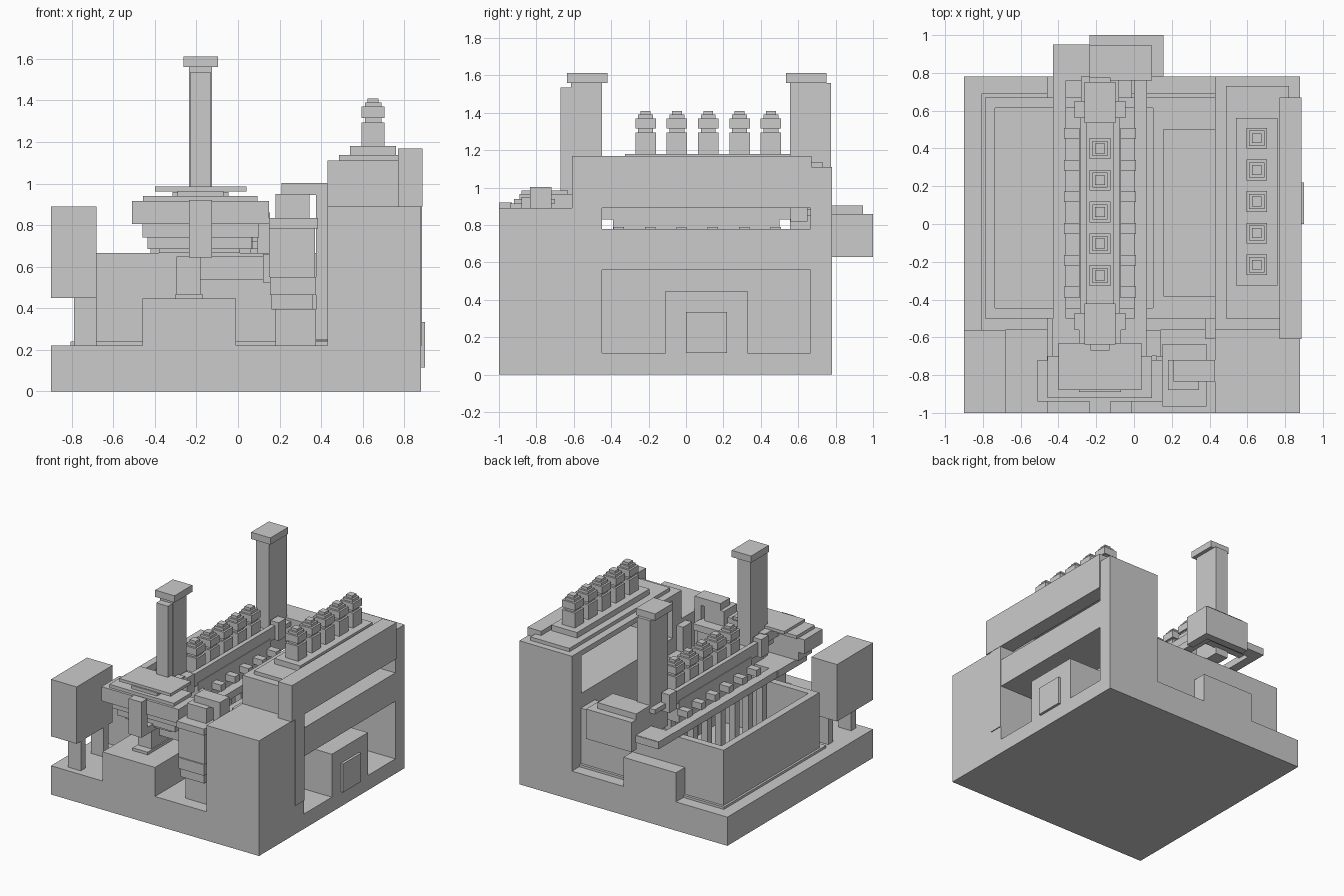
import bpy


def box(name, x0, x1, y0, y1, z0, z1):
    """Axis-aligned box given by its limits."""
    bpy.ops.mesh.primitive_cube_add(size=1, location=((x0 + x1) / 2, (y0 + y1) / 2, (z0 + z1) / 2))
    o = bpy.context.object
    o.name = name
    o.scale = (x1 - x0, y1 - y0, z1 - z0)
    bpy.ops.object.transform_apply(location=False, rotation=False, scale=True)
    return o


def cut(target, *limits):
    """Subtract a box from the target."""
    c = box("cutter", *limits)
    m = target.modifiers.new("cut", 'BOOLEAN')
    m.object = c
    m.solver = 'EXACT'
    bpy.context.view_layer.objects.active = target
    bpy.ops.object.modifier_apply(modifier=m.name)
    bpy.data.objects.remove(c)


def stack(name, cx, cy, z, layers):
    """Square layers piled up: (half width, height)."""
    for i, (h, dz) in enumerate(layers):
        box(f"{name}_{i}", cx - h, cx + h, cy - h, cy + h, z, z + dz)
        z += dz


INSULATOR = [(.055, .115), (.04, .02), (.055, .055), (.04, .02), (.026, .02)]
CX = -.18  # crane centre line


def both(name, a, b, *rest):
    """A box and its mirror across the crane centre line."""
    box(name + "_left", CX - b, CX - a, *rest)
    box(name + "_right", CX + a, CX + b, *rest)


# Base, pedestals and tall corner block
base = box("base", -.9, .88, -1, .78, 0, .222)
cut(base, .5, 1, -.45, .665, .115, .4)
box("front_pedestal", -.46, -.01, -1, -.5, .22, .447)
box("back_pedestal", -.46, -.01, .66, .78, .22, .447)
box("corner_block", .43, .88, -1, -.55, .22, .89)

# Side cabinet: open shelf toward the tank, slot and recess on the outside
cab = box("cabinet", .43, .88, -.56, .78, .115, 1.11)
cut(cab, .3, .82, -.45, .665, .78, 1.07)
cut(cab, .8, 1, -.45, .665, .78, .89)
cut(cab, .5, 1, -.45, .665, .115, .56)
box("cabinet_corner_strip", .87, .886, -.56, -.45, .222, .89)
box("recess_block", .5, .88, -.11, .33, .11, .447)
box("recess_panel", .87, .9, 0, .22, .115, .335)
box("cabinet_side_panel", .77, .888, -.61, .67, .89, 1.17)
box("cabinet_top_plate", .487, .82, -.5, .73, 1.11, 1.137)
box("cabinet_top_step", .54, .76, -.325, .56, 1.13, 1.18)
for i in range(5):
    stack(f"cabinet_insulator_{i}", .65, -.216 + .1675 * i, 1.18, INSULATOR)

# Tank with rim foot, divided into two basins
tank = box("tank", -.79, .43, -.5, .67, .2, .667)
cut(tank, -.735, .1, -.445, .615, .25, .8)
cut(tank, .155, .43, -.38, .5, .25, .8)
box("tank_foot", -.807, .43, -.56, .69, .2, .24)
box("cabinet_post", .375, .43, -.61, -.5, .245, .86)

# Raised box on two legs
box("raised_box", -.9, -.68, -1, -.56, .45, .89)
for n, y in (("front", -.95), ("back", -.67)):
    box(f"box_leg_{n}", -.79, -.68, y, y + .06, .22, .45)

# Crane bridge: beams, side rails, pegs and hanging bars
box("bridge_core", CX - .11, CX + .11, -.39, .5, .68, .85)
box("bridge_beam", CX - .1, CX + .1, -.67, .78, .85, .885)
both("bridge_rail", .07, .105, -.56, .64, .83, .93)
for n, y in (("front", -.56), ("back", .56)):
    both(f"rail_end_{n}", .065, .135, y, y + .09, .82, .96)
both("deck_rail", .18, .25, -.5, .95, .685, .74)
for i in range(6):
    y = -.36 + .168 * i
    both(f"peg_{i}", .1, .19, y - .028, y + .028, .74, .79)
    both(f"hanging_bar_{i}", .19, .24, y - .028, y + .028, .24, .69)
for i in range(5):
    stack(f"bridge_insulator_{i}", CX, -.272 + .168 * i, .885, INSULATOR)

# Two towers with caps
for n, y0, y1, cap in (("front", -.615, -.45, -.637), ("back", .555, .775, .535)):
    box(f"{n}_tower", CX - .055, CX + .055, y0, y1, .667, 1.56)
    box(f"{n}_tower_cap", CX - .083, CX + .083, cap, cap + .217, 1.56, 1.612)
box("front_tower_slab", CX - .05, CX + .05, -.67, -.614, .667, 1.535)

# Front head: stepped plates, bracket and foot
box("head_main", -.51, .15, -.94, -.72, .805, .915)
box("head_upper", -.457, .095, -.92, -.7, .915, .94)
box("head_neck", -.29, -.07, -.89, -.55, .89, .965)
box("head_top_plate", -.4, .04, -.88, -.63, .962, .985)
box("head_lower", -.46, .1, -.88, -.72, .74, .806)
box("head_bottom", -.435, .065, -.86, -.5, .685, .74)
box("head_underside", -.38, .01, -.84, -.6, .665, .69)
box("head_bracket", CX - .055, CX + .055, -1, -.93, .645, .92)
box("head_bracket_foot", CX - .055, CX + .055, -1, -.8, .645, .7)
box("head_support", -.295, .14, -.7, -.56, .535, .65)
box("head_stem", -.295, -.18, -.8, -.56, .465, .65)
box("head_stem_foot", -.3, -.17, -.86, -.56, .445, .468)

# Back head: open frame hanging behind the bridge
box("back_frame_cross", -.43, .095, .86, .95, .685, .74)
box("back_frame_plate", -.43, .095, .76, .945, .72, .742)
box("back_frame_block", -.235, .095, .76, .945, .74, .905)
box("back_frame_bar", -.235, .155, .94, 1, .63, .86)
box("back_frame_arm", .095, .155, .78, 1, .63, .86)

# Stepped column beside the corner block
for i, (x0, x1, h, z0, z1) in enumerate([
        (.18, .375, .1, .22, .395), (.16, .36, .13, .395, .465), (.155, .375, .15, .465, .55),
        (.15, .37, .14, .55, .785), (.15, .385, .165, .785, .835), (.18, .345, .08, .835, .95)]):
    box(f"column_{i}", x0, x1, -.8 - h, -.8 + h, z0, z1)
box("column_side_plate", .12, .16, -.9, -.7, .525, .66)
box("column_arch_top", .21, .43, -.835, -.72, .945, 1.003)
box("column_arch_leg", .375, .43, -.835, -.72, .25, .95)
